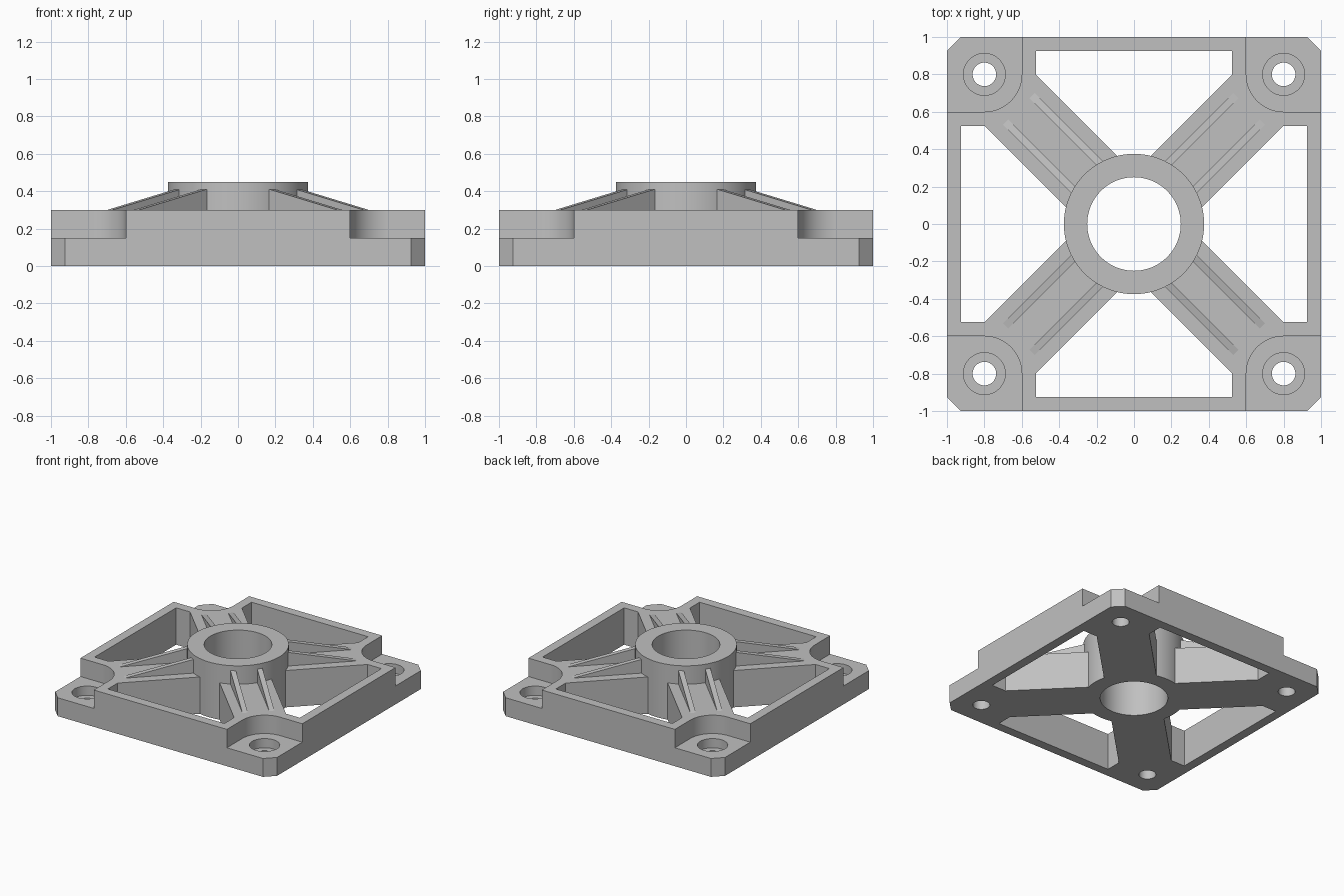
import bpy, bmesh
from math import cos, sin, pi, radians
from mathutils import Matrix

cube = bpy.data.objects.get("Cube")
if cube:
    bpy.data.objects.remove(cube, do_unlink=True)

grey = bpy.data.materials.new("plain grey")
grey.use_nodes = True
colour = (0.53, 0.53, 0.53, 1)
grey.diffuse_color = colour
grey.node_tree.nodes["Principled BSDF"].inputs["Base Color"].default_value = colour


def prism(name, outline, z0, z1, turn=0):
    """Extrude a flat outline from z0 to z1 and spin it about z."""
    bm = bmesh.new()
    face = bm.faces.new([bm.verts.new((x, y, z0)) for x, y in outline])
    top = bmesh.ops.extrude_face_region(bm, geom=[face])["geom"]
    verts = [v for v in top if isinstance(v, bmesh.types.BMVert)]
    bmesh.ops.translate(bm, verts=verts, vec=(0, 0, z1 - z0))
    bmesh.ops.recalc_face_normals(bm, faces=bm.faces)
    bm.transform(Matrix.Rotation(turn, 4, 'Z'))
    mesh = bpy.data.meshes.new(name)
    bm.to_mesh(mesh)
    bm.free()
    mesh.materials.append(grey)
    obj = bpy.data.objects.new(name, mesh)
    bpy.context.collection.objects.link(obj)
    return obj


def arc(r, cx=0, cy=0, start=0, end=2 * pi, steps=64):
    return [(cx + r * cos(start + (end - start) * i / steps),
             cy + r * sin(start + (end - start) * i / steps)) for i in range(steps)]


def select(obj):
    bpy.ops.object.select_all(action='DESELECT')
    obj.select_set(True)
    bpy.context.view_layer.objects.active = obj


def cut(target, cutter):
    mod = target.modifiers.new("cut", 'BOOLEAN')
    mod.operation = 'DIFFERENCE'
    mod.solver = 'EXACT'
    mod.object = cutter
    select(target)
    bpy.ops.object.modifier_apply(modifier=mod.name)
    bpy.data.objects.remove(cutter, do_unlink=True)


# Square plate with chamfered corners
c = 0.925
plate = prism("mounting_plate", [(c, -1), (1, -c), (1, c), (c, 1),
                                 (-c, 1), (-1, c), (-1, -c), (-c, -1)], 0, 0.3)

# Windows, corner pockets and counterbored bolt holes
window = [(-0.525, c), (-0.525, 0.8), (0, 0.275), (0.525, 0.8), (0.525, c)]
pocket = ([(1.1, 1.1), (0.6, 1.1)]
          + arc(0.2, 0.8, 0.8, pi, 1.5 * pi, 24) + [(0.8, 0.6), (1.1, 0.6)])
for i in range(4):
    turn = i * pi / 2
    cut(plate, prism("window_cutter", window, -0.1, 0.5, turn))
    cut(plate, prism("pocket_cutter", pocket, 0.15, 0.5, turn))
    cut(plate, prism("counterbore_cutter", arc(0.112, 0.8, 0.8, steps=48), 0.075, 0.4, turn))
    cut(plate, prism("bolt_hole_cutter", arc(0.063, 0.8, 0.8, steps=48), -0.1, 0.4, turn))
cut(plate, prism("hub_seat_cutter", arc(0.37), -0.1, 0.5))

# Central hub with its bore
hub = prism("hub", arc(0.375, steps=96), 0, 0.45)
cut(hub, prism("bore_cutter", arc(0.25, steps=96), -0.1, 0.6))

# Two tapering ribs on each diagonal arm
rib_profile = [(0.33, 0.28), (0.87, 0.28), (0.87, 0.3), (0.36, 0.41), (0.33, 0.41)]
for i in range(4):
    for side in (-1, 1):
        rib = prism("arm_rib", rib_profile, -0.02, 0.02)
        stand = Matrix.Rotation(pi / 2, 4, 'X')
        place = Matrix.Translation((0, side * 0.1, 0))
        rib.data.transform(Matrix.Rotation(pi / 4 + i * pi / 2, 4, 'Z') @ place @ stand)

# Smooth the round walls, keep the edges sharp
for obj in (plate, hub):
    select(obj)
    bpy.ops.object.shade_smooth_by_angle(angle=radians(30))
